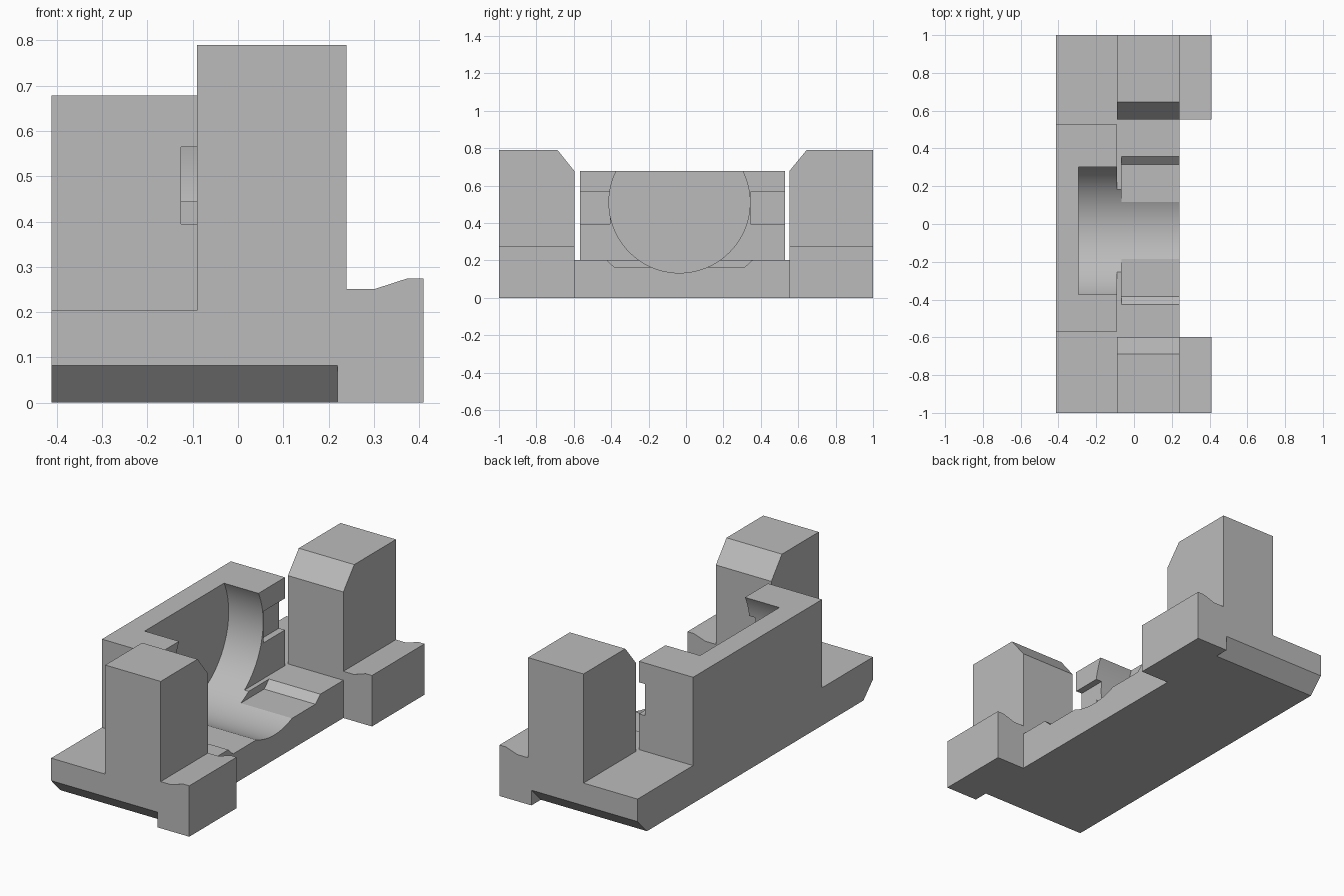
import bpy
import bmesh
from math import cos, sin, pi, radians
from mathutils import Vector

cube = bpy.data.objects.get("Cube")
if cube:
    bpy.data.objects.remove(cube, do_unlink=True)

grey = bpy.data.materials.new("plain grey")
grey.use_nodes = True
colour = (0.5, 0.5, 0.5, 1)
grey.diffuse_color = colour
grey.node_tree.nodes["Principled BSDF"].inputs["Base Color"].default_value = colour


def extrude(name, profile, axis, start, end):
    """Extrude a closed profile: (y, z) points along x, or (x, z) points along y."""
    bm = bmesh.new()
    along_x = axis == "x"
    verts = [bm.verts.new((start, a, b) if along_x else (a, start, b)) for a, b in profile]
    face = bm.faces.new(verts)
    moved = bmesh.ops.extrude_face_region(bm, geom=[face])["geom"]
    offset = Vector((end - start, 0, 0) if along_x else (0, end - start, 0))
    bmesh.ops.translate(bm, vec=offset,
                        verts=[v for v in moved if isinstance(v, bmesh.types.BMVert)])
    bmesh.ops.recalc_face_normals(bm, faces=bm.faces)
    mesh = bpy.data.meshes.new(name)
    bm.to_mesh(mesh)
    bm.free()
    mesh.materials.append(grey)
    obj = bpy.data.objects.new(name, mesh)
    bpy.context.collection.objects.link(obj)
    return obj


def rect(a0, a1, b0, b1):
    return [(a0, b0), (a1, b0), (a1, b1), (a0, b1)]


def activate(obj):
    bpy.ops.object.select_all(action="DESELECT")
    obj.select_set(True)
    bpy.context.view_layer.objects.active = obj


def cut(obj, cutter):
    mod = obj.modifiers.new("cut", "BOOLEAN")
    mod.operation = "DIFFERENCE"
    mod.solver = "EXACT"
    mod.object = cutter
    activate(obj)
    bpy.ops.object.modifier_apply(modifier=mod.name)


BACK, STEP, FRONT = -0.412, -0.09, 0.24
DECK, WALL_TOP, POST_TOP = 0.203, 0.678, 0.79

# Base plate with bevelled undersides at both ends
base = extrude("base_plate", [(-0.92, 0), (0.92, 0), (1, 0.082), (1, DECK),
                              (-1, DECK), (-1, 0.082)], "x", BACK, FRONT)

# Cradle wall
wall = extrude("cradle_wall", rect(-0.568, 0.528, DECK, WALL_TOP), "x", BACK, STEP)

# Shallow tray with sloped sides in the deck
tray = extrude("tray_cutter", [(-0.385, 0.165), (0.315, 0.165), (0.357, DECK),
                               (0.357, 0.3), (-0.425, 0.3), (-0.425, DECK)], "x", -0.065, 0.3)
cut(base, tray)

# Round bore through the wall and deck
circle = [(-0.035 + 0.377 * cos(2 * pi * i / 96), 0.51 + 0.377 * sin(2 * pi * i / 96))
          for i in range(96)]
bore = extrude("bore_cutter", circle, "x", -0.295, 0.3)
cut(base, bore)
cut(wall, bore)

# Side notches in the wall's front edge
notches = [extrude("notch_cutter", rect(y0, y1, 0.395, 0.565), "x", -0.126, 0)
           for y0, y1 in ((-0.7, -0.406), (0.346, 0.7))]
for notch in notches:
    cut(wall, notch)

for helper in [tray, bore] + notches:
    bpy.data.objects.remove(helper, do_unlink=True)

# End posts with bevelled inner tops, and stepped lugs beside them
parts = [base, wall]
for side, sign, inner, top in (("right", -1, 0.597, 0.687), ("left", 1, 0.553, 0.645)):
    profile = [(sign * y, z) for y, z in ((inner, DECK), (1, DECK), (1, POST_TOP),
                                          (top, POST_TOP), (inner, WALL_TOP))]
    parts.append(extrude(side + "_post", profile, "x", STEP, FRONT))
    lug = [(0.22, 0), (0.41, 0), (0.41, 0.274), (0.373, 0.274),
           (0.302, 0.251), (0.22, 0.251)]
    parts.append(extrude(side + "_lug", lug, "y", sign * inner, sign))

for part in parts:
    activate(part)
    bpy.ops.object.shade_smooth_by_angle(angle=radians(20))
